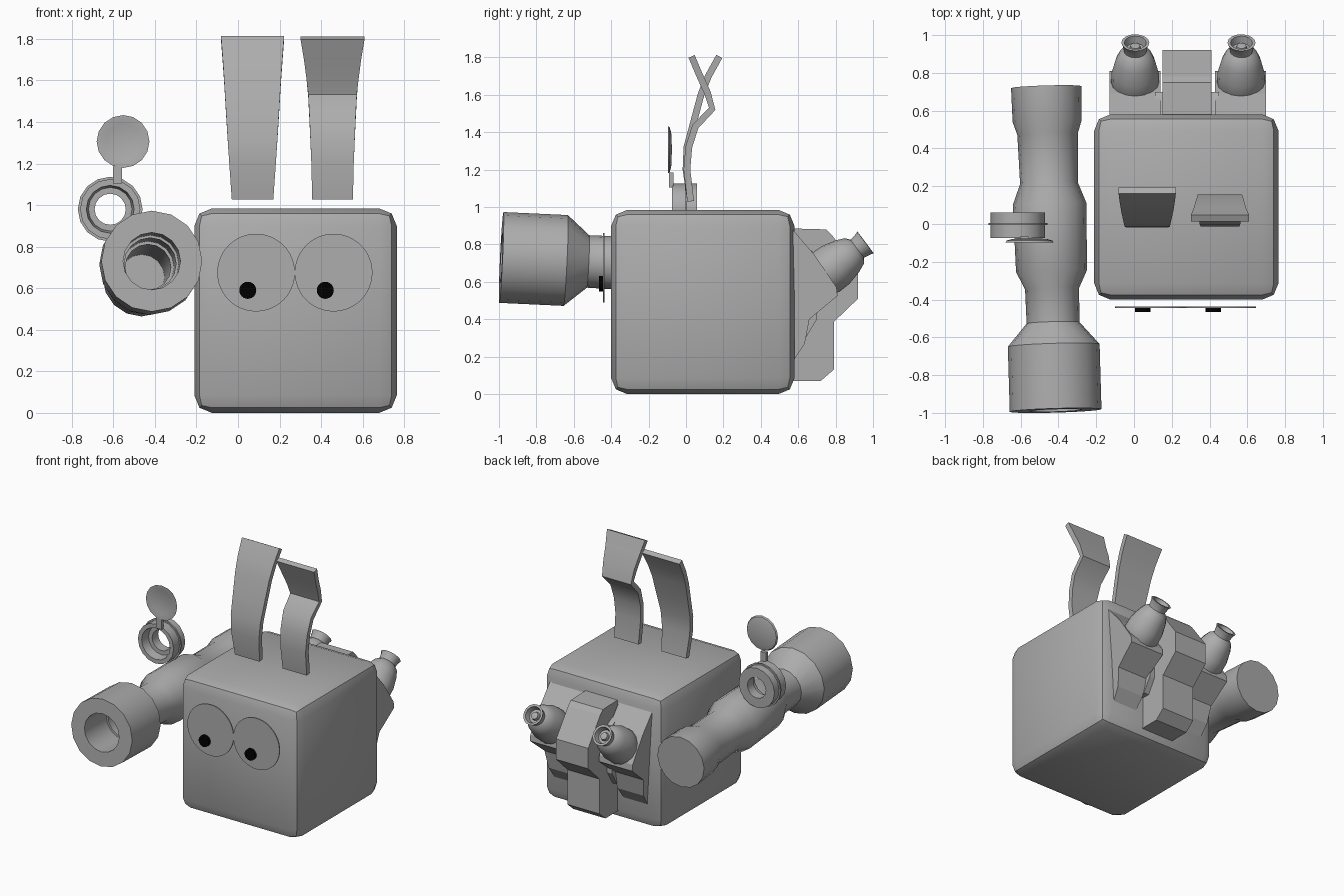
import bpy, bmesh, math
from mathutils import Vector

if "Cube" in bpy.data.objects:
    bpy.data.objects.remove(bpy.data.objects["Cube"])


def material(name, rgb):
    m = bpy.data.materials.new(name)
    m.diffuse_color = (*rgb, 1)
    m.use_nodes = True
    m.node_tree.nodes["Principled BSDF"].inputs["Base Color"].default_value = m.diffuse_color
    return m


GREY = material("grey", (0.42, 0.42, 0.42))
BLACK = material("black", (0.0, 0.0, 0.0))


def finish(name, bm, mat=GREY, angle=35):
    bmesh.ops.recalc_face_normals(bm, faces=bm.faces)
    me = bpy.data.meshes.new(name)
    bm.to_mesh(me)
    bm.free()
    me.materials.append(mat)
    ob = bpy.data.objects.new(name, me)
    bpy.context.collection.objects.link(ob)
    bpy.ops.object.select_all(action='DESELECT')
    ob.select_set(True)
    bpy.context.view_layer.objects.active = ob
    if angle:
        bpy.ops.object.shade_smooth_by_angle(angle=math.radians(angle))
    return ob


def lathe(name, profile, start, direction, n=16, mat=GREY, closed=False):
    """Revolve (radius, distance) points about an axis."""
    q = Vector(direction).to_track_quat('Z', 'Y')
    bm = bmesh.new()
    rings = []
    for r, t in profile:
        pts = [(0, 0, t)] if r == 0 else [
            (r * math.cos(2 * math.pi * i / n), r * math.sin(2 * math.pi * i / n), t)
            for i in range(n)]
        rings.append([bm.verts.new(Vector(start) + q @ Vector(p)) for p in pts])
    pairs = list(zip(rings, rings[1:])) + ([(rings[-1], rings[0])] if closed else [])
    for a, b in pairs:
        for i in range(n):
            j = (i + 1) % n
            quad = [a[i % len(a)], a[j % len(a)], b[j % len(b)], b[i % len(b)]]
            bm.faces.new(list(dict.fromkeys(quad)))
    return finish(name, bm, mat)


def prism(name, profile, half_width, cx):
    """Extrude a (y, z) outline across x; half_width depends on z."""
    bm = bmesh.new()
    sides = [[bm.verts.new((cx + s * half_width(z), y, z)) for y, z in profile]
             for s in (-1, 1)]
    for side in sides:
        bm.faces.new(side)
    n = len(profile)
    for i in range(n):
        j = (i + 1) % n
        bm.faces.new((sides[0][i], sides[0][j], sides[1][j], sides[1][i]))
    return finish(name, bm, angle=None)


def box(name, center, size):
    bm = bmesh.new()
    bmesh.ops.create_cube(bm, size=1)
    for v in bm.verts:
        v.co = Vector(a * b + c for a, b, c in zip(v.co, size, center))
    return bm


# Rounded cube body
bm = box("body", (0.277, 0.09, 0.492), (0.975, 0.98, 0.984))
bmesh.ops.bevel(bm, geom=bm.edges[:], offset=0.085, segments=2, profile=0.5,
                affect='EDGES')
finish("body", bm, angle=40)

# Eyes with black pupils
for side, x in (("left", 0.087), ("right", 0.46)):
    lathe(side + "_eye", [(0, 0), (0.187, 0), (0.187, 0.008), (0, 0.008)],
          (x, -0.436, 0.675), (0, -1, 0), 48)
    lathe(side + "_pupil", [(0, 0), (0.041, 0), (0.041, 0.022), (0, 0.022)],
          (x - 0.04, -0.443, 0.59), (0, -1, 0), 32, BLACK)


# Ears: bent strips given as (y, z, half width) down the middle
def ear(name, cx, path, thick=0.036):
    bm = bmesh.new()
    rows = []
    for i, (y, z, w) in enumerate(path):
        a, b = path[max(i - 1, 0)], path[min(i + 1, len(path) - 1)]
        nrm = Vector((0, b[1] - a[1], a[0] - b[0])).normalized() * thick / 2
        c = Vector((cx, y, z))
        rows.append([bm.verts.new(c + Vector((sx * w, 0, 0)) + sy * nrm)
                     for sx, sy in ((-1, -1), (1, -1), (1, 1), (-1, 1))])
    for a, b in zip(rows, rows[1:]):
        for i in range(4):
            j = (i + 1) % 4
            bm.faces.new((a[i], a[j], b[j], b[i]))
    bm.faces.new(rows[0])
    bm.faces.new(rows[-1])
    finish(name, bm, angle=30)


ear("left_ear", 0.07, [(0.025, 1.03, 0.1), (0.0, 1.2, 0.112), (0.005, 1.32, 0.12),
                       (0.04, 1.45, 0.128), (0.08, 1.6, 0.137), (0.12, 1.7, 0.144),
                       (0.178, 1.805, 0.152)])
ear("right_ear", 0.455, [(0.025, 1.03, 0.098), (0.005, 1.2, 0.102), (0.015, 1.32, 0.107),
                         (0.05, 1.43, 0.112), (0.14, 1.525, 0.117), (0.115, 1.61, 0.125),
                         (0.07, 1.71, 0.138), (0.03, 1.805, 0.154)])

# Telescope: hollow tube, open at the front, closed at the rear
lathe("telescope",
      [(0, 0.06), (0.11, 0.06), (0.11, 1.1), (0.125, 1.1), (0.125, 1.45), (0.138, 1.45),
       (0.138, 1.715), (0.243, 1.715), (0.243, 1.37), (0.14, 1.25), (0.143, 1.07),
       (0.188, 0.975), (0.195, 0.62), (0.153, 0.51), (0.16, 0.25), (0.183, 0.18),
       (0.186, 0), (0, 0)],
      (-0.465, 0.725, 0.65), (0.05, -1.71, 0.08), 16)

# Small eyepiece ring with flipped-up lid
lathe("eyepiece_ring",
      [(0.145, -0.06), (0.145, -0.005), (0.156, -0.005), (0.156, 0.006), (0.145, 0.006),
       (0.145, 0.075), (0.115, 0.075), (0.105, 0.01), (0.075, 0.01), (0.075, -0.06)],
      (-0.615, 0, 0.98), (0, -1, 0), 16, closed=True)
lathe("eyepiece_lid",
      [(0, 0.0), (0.09, 0.004), (0.12, 0.012), (0.127, 0.022), (0.115, 0.022),
       (0.085, 0.014), (0, 0.01)],
      (-0.553, -0.075, 1.306), (0, -1, 0), 16)
finish("lid_hinge", box("lid_hinge", (-0.58, -0.078, 1.145), (0.045, 0.025, 0.08)),
       angle=None)

# Central pack on the back
prism("back_pack", [(0.57, 0.07), (0.72, 0.07), (0.79, 0.13), (0.79, 0.385), (0.92, 0.51),
                    (0.92, 0.66), (0.78, 0.85), (0.75, 0.88), (0.57, 0.885)],
      lambda z: 0.13, 0.28)
prism("pack_base", [(0.57, 0.3), (0.64, 0.3), (0.7, 0.4), (0.7, 0.75), (0.57, 0.82)],
      lambda z: 0.17, 0.28)

# Side mounts and thruster pods
for side, x, lean in (("left", 0.005, 0.005), ("right", 0.565, 0.01)):
    prism(side + "_mount", [(0.57, 0.17), (0.635, 0.27), (0.66, 0.4), (0.81, 0.525),
                            (0.805, 0.57), (0.69, 0.74), (0.57, 0.88)],
          lambda z: 0.095 + 0.04 * min(1, max(0, (z - 0.17) / 0.35)), x)
    lathe(side + "_thruster",
          [(0, 0), (0.06, 0.015), (0.105, 0.06), (0.127, 0.13), (0.125, 0.2), (0.105, 0.28),
           (0.085, 0.325), (0.06, 0.345), (0.068, 0.39), (0.074, 0.4), (0.058, 0.4),
           (0.048, 0.36), (0.03, 0.36), (0.025, 0.38), (0, 0.385)],
          (x, 0.64, 0.57), (lean, 0.8, 0.6), 16)
